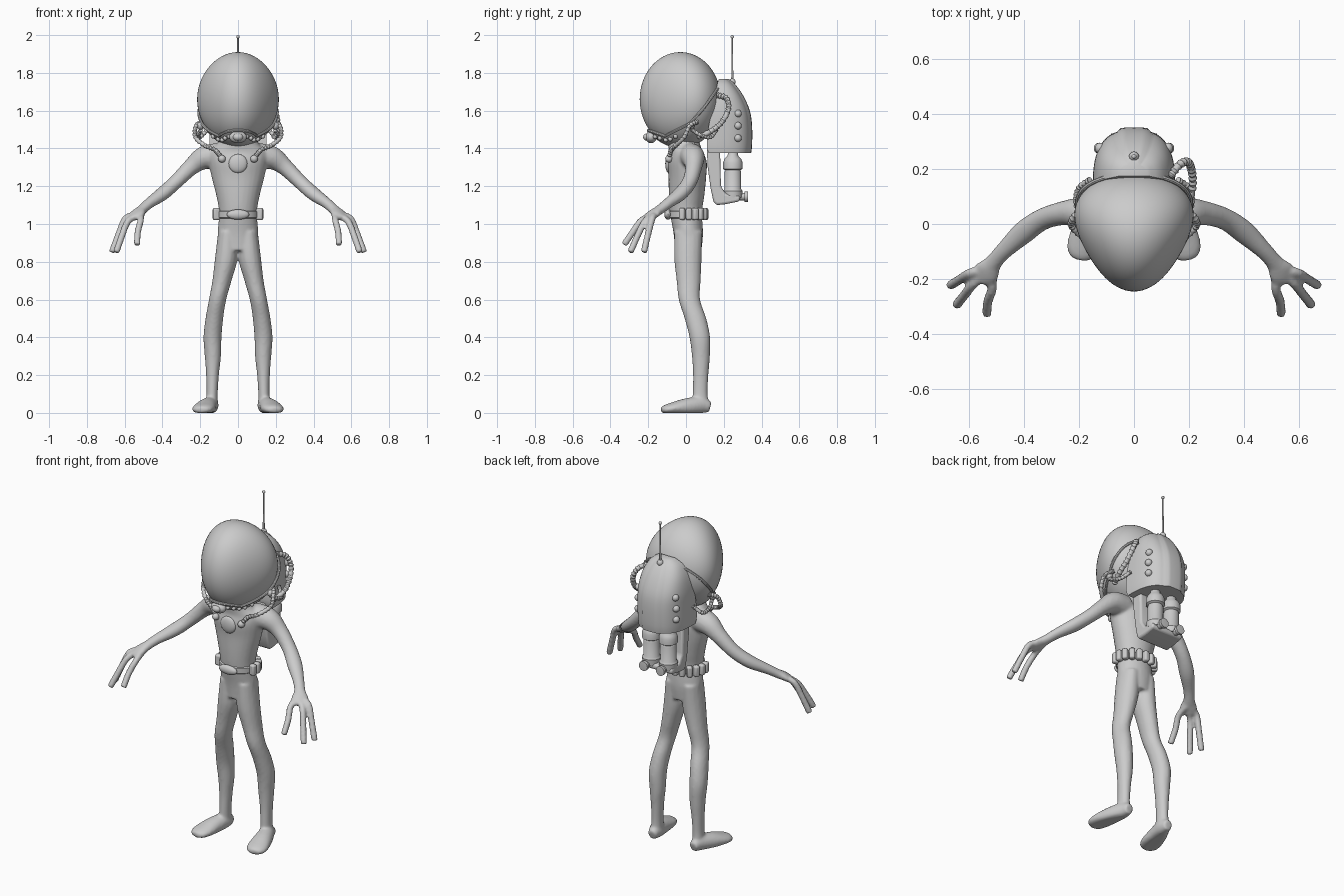
import bpy, bmesh
from math import sin, cos, pi, radians, tanh
from mathutils import Vector, Matrix

if "Cube" in bpy.data.objects:
    bpy.data.objects.remove(bpy.data.objects["Cube"])

def finish(name, bm, bevel=0):
    bmesh.ops.recalc_face_normals(bm, faces=bm.faces)
    me = bpy.data.meshes.new(name)
    bm.to_mesh(me)
    bm.free()
    ob = bpy.data.objects.new(name, me)
    bpy.context.collection.objects.link(ob)
    if bevel:
        mod = ob.modifiers.new("round", 'BEVEL')
        mod.width, mod.segments = bevel, 3
    return ob

def loft(bm, rings):
    vs = [[bm.verts.new(p) for p in r] for r in rings]
    n = len(vs[0])
    for a, b in zip(vs, vs[1:]):
        for i in range(n):
            bm.faces.new((a[i], a[(i + 1) % n], b[(i + 1) % n], b[i]))
    bm.faces.new(vs[0])
    bm.faces.new(vs[-1])

def spline(pts, steps):
    P = [Vector(p) for p in pts]
    P = [P[0]] + P + [P[-1]]
    out = []
    for i in range(1, len(P) - 2):
        a, b, c, d = P[i - 1:i + 3]
        for k in range(steps):
            t = k / steps
            out.append(b + (c - a) * (t / 2) + (a * 2 - b * 5 + c * 4 - d) * (t * t / 2)
                       + (b * 3 - a - c * 3 + d) * (t ** 3 / 2))
    return out + [P[-1]]

def sweep(bm, pts, steps=5, flat=False, n=16, ribs=False, s=1):
    """Tube through (x, y, z, a, b) points; flat keeps rings horizontal, s=-1 mirrors."""
    path = spline([(s * p[0], *p[1:]) for p in pts], steps)
    rings = []
    for i, p in enumerate(path):
        c = Vector(p[:3])
        u, v = Vector((1, 0, 0)), Vector((0, 1, 0))
        if not flat:
            ahead, behind = path[min(i + 1, len(path) - 1)], path[max(i - 1, 0)]
            t = Vector(ahead[:3]) - Vector(behind[:3])
            u = t.cross(Vector((0, 0, 1))).normalized()
            v = u.cross(t).normalized()
        k = 0.72 if ribs and i % 2 else 1
        ring = [c + u * p[3] * k * cos(2 * pi * j / n) + v * p[4] * k * sin(2 * pi * j / n) for j in range(n)]
        rings.append([Vector((q.x, q.y, max(q.z, 0.0))) for q in ring])
    loft(bm, rings)

def swept(name, pts, **kw):
    bm = bmesh.new()
    sweep(bm, pts, **kw)
    return finish(name, bm)

def tube(name, pts, r, **kw):
    return swept(name, [(*p, r, r) for p in pts], **kw)

def balls(name, items):
    bm = bmesh.new()
    for c, r in items:
        m = Matrix.Translation(c) @ Matrix.Diagonal((*r, 1))
        bmesh.ops.create_uvsphere(bm, u_segments=20, v_segments=10, radius=1, matrix=m)
    return finish(name, bm)

# body suit: torso, legs, feet, arms and three-fingered hands fused together
bm = bmesh.new()
sweep(bm, [(0, -.02, 1.47, .09, .08), (0, -.01, 1.42, .115, .085), (0, 0, 1.38, .155, .09),
           (0, .005, 1.33, .155, .105), (0, .007, 1.25, .14, .1), (0, .003, 1.15, .115, .094),
           (0, .0, 1.06, .1, .085), (0, .012, .95, .108, .078), (0, .012, .86, .1, .07)], flat=True, n=28)
for s in (1, -1):
    sweep(bm, [(.055, .012, .96, .05, .074), (.062, .01, .82, .06, .073), (.085, .014, .7, .051, .064),
               (.108, .018, .6, .046, .057), (.125, .05, .5, .047, .058), (.135, .073, .4, .048, .055),
               (.133, .079, .3, .043, .048), (.135, .078, .2, .034, .041), (.137, .075, .1, .03, .04),
               (.14, .078, .03, .035, .045)], flat=True, s=s)
    sweep(bm, [(.138, .128, .03, .025, .028), (.142, .08, .04, .04, .045), (.165, 0, .032, .053, .045),
               (.182, -.07, .024, .06, .032), (.193, -.11, .018, .05, .024), (.198, -.13, .015, .025, .015)], s=s)
    sweep(bm, [(.1, .025, 1.36, .07, .07), (.18, .038, 1.35, .062, .062), (.25, .04, 1.3, .045, .045),
               (.33, .018, 1.222, .04, .038), (.4, -.03, 1.16, .042, .036), (.47, -.095, 1.11, .032, .028),
               (.51, -.14, 1.075, .032, .025), (.535, -.175, 1.052, .048, .022), (.56, -.2, 1.03, .034, .017)], s=s)
    for f in ([(.54, -.165, 1.048), (.595, -.178, 1.03), (.63, -.2, .95), (.667, -.223, .85)],
              [(.54, -.18, 1.045), (.585, -.22, 1.01), (.617, -.26, .93), (.645, -.295, .85)],
              [(.515, -.17, 1.05), (.515, -.235, 1.02), (.53, -.28, .96), (.535, -.328, .89)]):
        sweep(bm, [(*p, .018, .018) for p in f], n=12, s=s)
body = finish("body_suit", bm)
rm = body.modifiers.new("fuse", 'REMESH')
rm.mode, rm.voxel_size, rm.use_smooth_shade = 'VOXEL', .008, True
sm = body.modifiers.new("smooth", 'SMOOTH')
sm.factor, sm.iterations = .5, 5

# helmet: egg-shaped dome, collar bowl below a curved rim
def egg(lat, lon, k=1.0):
    y = -.03 + k * .215 * cos(lat) * sin(lon)
    return Vector((k * .215 * cos(lat) * cos(lon) * (1 + .32 * tanh(y * 5)), y, 1.66 + k * .25 * sin(lat)))

RIM = [(-.26, 1.52), (-.2, 1.495), (-.11, 1.465), (.02, 1.53), (.1, 1.62), (.22, 1.79)]

def rim_z(y):
    for (a, za), (b, zb) in zip(RIM, RIM[1:]):
        if y <= b:
            return za + (zb - za) * (y - a) / (b - a)
    return RIM[-1][1]

def rim_lat(lon):
    lat = -1.4
    while egg(lat, lon, 1.03).z < rim_z(egg(lat, lon, 1.03).y) and lat < 1:
        lat += .005
    return lat

lons = [2 * pi * i / 64 for i in range(64)]
bm = bmesh.new()
loft(bm, [[egg(radians(-88 + 176 * j / 32), a) for a in lons] for j in range(33)])
finish("helmet_dome", bm)
tops = [rim_lat(a) for a in lons]
bm = bmesh.new()
loft(bm, [[egg(-1.5 + (t + 1.5) * j / 14, a, 1.03) for a, t in zip(lons, tops)] for j in range(15)])
bm.faces.ensure_lookup_table()
bmesh.ops.delete(bm, geom=[bm.faces[-1]], context='FACES_ONLY')
finish("helmet_collar", bm)
rim = [egg(t, a, 1.03) for a, t in zip(lons, tops)]
tube("helmet_rim", rim + rim[:1], .008, steps=2, n=8)
# collar fittings: mouthpiece, rivets, side knobs
balls("mouthpiece", [((0, -.185, 1.46), (.047, .03, .032)), ((0, -.205, 1.46), (.028, .022, .02))])
rivets = [((s * .198, .025, 1.52), (.02, .02, .02)) for s in (1, -1)]
for d in (24, 38, 52, 66, 80):
    for a in (radians(-90 + d), radians(-90 - d)):
        rivets.append((egg(rim_lat(a) - .14, a, 1.04), (.012, .012, .012)))
balls("collar_rivets", rivets)
# breathing hoses
for s, label in ((1, "right"), (-1, "left")):
    tube("chest_hose_" + label, [(.19, .06, 1.54), (.222, .02, 1.52), (.225, -.01, 1.46), (.175, -.055, 1.415),
                                 (.12, -.08, 1.39), (.085, -.09, 1.345)], .013, steps=8, ribs=True, n=12, s=s)
    tube("shoulder_hose_" + label, [(.16, .16, 1.5), (.2, .13, 1.46), (.21, .08, 1.47), (.195, .03, 1.5)],
         .012, steps=8, ribs=True, n=12, s=s)
balls("hose_plugs", [((x, -.09, 1.345), (.02, .02, .02)) for x in (.085, -.085)])
tube("pack_hose", [(.13, .17, 1.68), (.165, .215, 1.665), (.195, .225, 1.61), (.21, .19, 1.54),
                   (.212, .13, 1.49), (.19, .06, 1.46)], .016, steps=7, ribs=True, n=12)
# chest badge, belt, buckle and pouches
balls("chest_badge", [((0, -.092, 1.32), (.05, .018, .05))])
swept("belt", [(0, 0, z, .107 + d, .092 + d) for z, d in ((1.03, -.006), (1.035, 0), (1.065, 0), (1.07, -.006))],
      steps=1, flat=True, n=36)
balls("belt_buckle", [((0, -.095, 1.05), (.06, .02, .027))])
bm = bmesh.new()
for i in range(11):
    a = radians(-12 + 20.4 * i)
    m = (Matrix.Translation((.117 * cos(a), .1 * sin(a), 1.053)) @ Matrix.Rotation(a, 4, 'Z')
         @ Matrix.Diagonal((.036, .031, .064, 1)))
    bmesh.ops.create_cube(bm, size=1, matrix=m)
finish("belt_pouches", bm, .01)
# backpack shell with raised middle ridge, side lights
rings = []
for z, y0, y1, w in spline([(1.375, .12, .335, .145), (1.42, .11, .34, .15), (1.52, .12, .34, .15),
                            (1.6, .14, .328, .147), (1.68, .155, .293, .13), (1.74, .165, .25, .095),
                            (1.768, .175, .215, .05)], 3):
    ring = []
    for i in range(33):
        c, q = cos(pi * i / 32), max(sin(pi * i / 32), 0)
        x = w * abs(c) ** .7 * (1 if c > 0 else -1)
        ring.append(Vector((x, y0 + (y1 - y0) * q ** .7 + (.01 if abs(x) < .35 * w else 0), z)))
    rings.append(ring)
bm = bmesh.new()
loft(bm, rings)
finish("backpack_shell", bm)
balls("pack_lights", [((s * x, .275, z), (.02, .02, .02))
                      for s in (1, -1) for x, z in ((.122, 1.585), (.126, 1.52), (.126, 1.455))])
# tank cradle: back panel curling into a foot
prof = [(.11, 1.4), (.115, 1.3), (.13, 1.19), (.145, 1.12), (.16, 1.1), (.21, 1.105), (.285, 1.12),
        (.285, 1.15), (.21, 1.16), (.185, 1.2), (.18, 1.4)]
bm = bmesh.new()
loft(bm, [[(x, y, z) for y, z in prof] for x in (-.105, .105)])
finish("tank_cradle", bm, .012)
# twin tanks with rear nozzles
for s, label in ((1, "right"), (-1, "left")):
    swept("tank_" + label, [(.056, .248, z, r, r) for z, r in (
        (1.14, .05), (1.175, .052), (1.185, .044), (1.275, .044), (1.285, .04), (1.292, .052), (1.325, .052),
        (1.345, .044), (1.362, .028), (1.39, .024))], steps=1, flat=True, n=24, s=s)
    swept("nozzle_" + label, [(.056, y, 1.145, r, r) for y, r in (
        (.26, .02), (.31, .02), (.311, .028), (.328, .028), (.329, .018))], steps=1, s=s)
# antenna
balls("antenna_balls", [((0, .245, 1.752), (.018, .018, .018)), ((0, .245, 1.991), (.009, .009, .009))])
swept("antenna_rod", [(0, .245, 1.74, .006, .006), (0, .245, 1.99, .004, .004)], steps=1, flat=True, n=10)
# smooth shading with sharp edges kept
for ob in bpy.context.scene.objects:
    ob.select_set(True)
    bpy.context.view_layer.objects.active = ob
bpy.ops.object.shade_smooth_by_angle(angle=radians(40))
